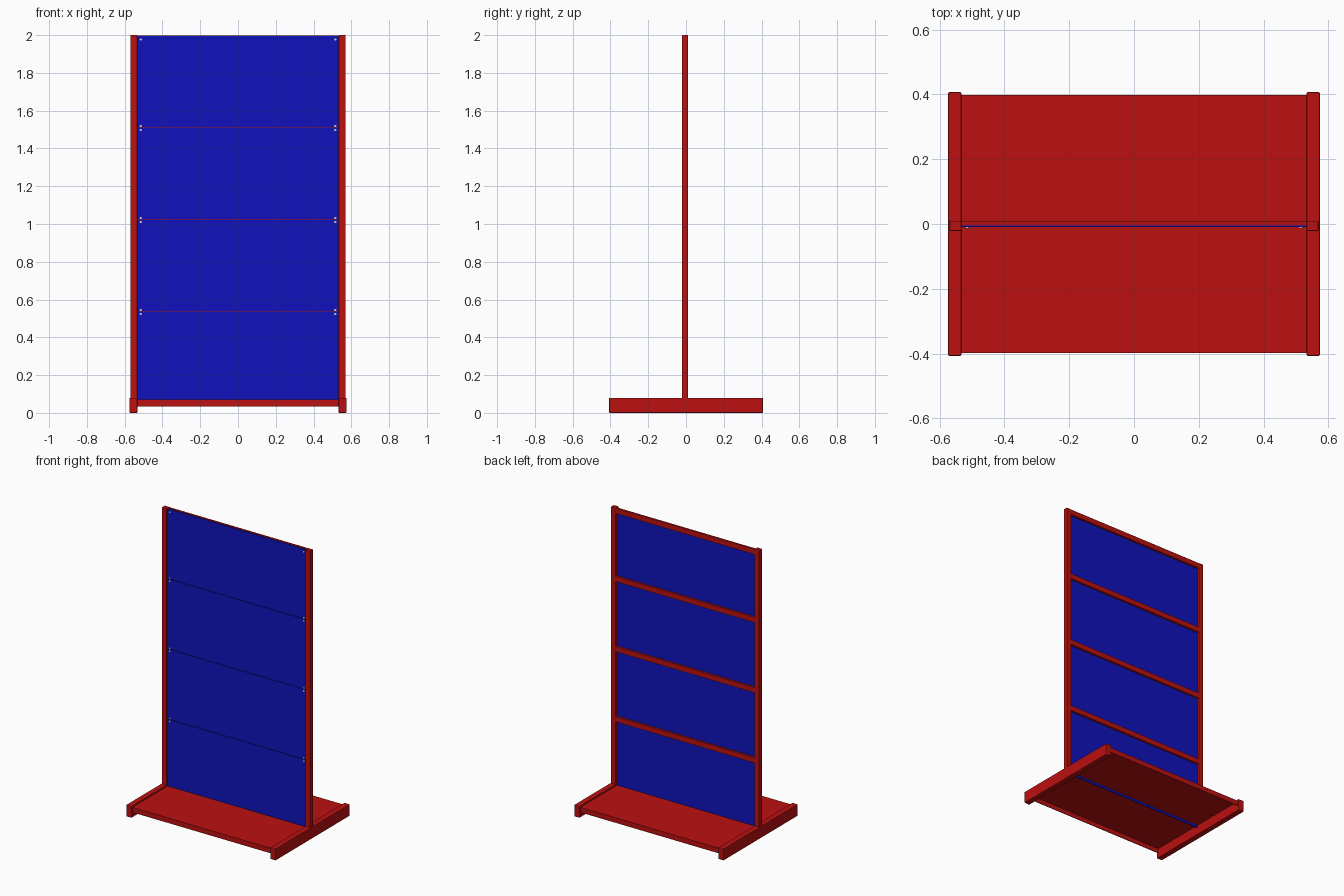
import bpy, math

if "Cube" in bpy.data.objects:
    bpy.data.objects.remove(bpy.data.objects["Cube"])


def material(name, rgb):
    m = bpy.data.materials.new(name)
    m.diffuse_color = (*rgb, 1)
    m.use_nodes = True
    m.node_tree.nodes["Principled BSDF"].inputs["Base Color"].default_value = m.diffuse_color
    return m


RED = material("red_paint", (0.5, 0.005, 0.005))
BLUE = material("blue_paint", (0.005, 0.006, 0.5))


def box(name, x, y, z, mat, bevel=0):
    """Box from (min, max) ranges on each axis."""
    bpy.ops.mesh.primitive_cube_add(size=1, location=[sum(r) / 2 for r in (x, y, z)])
    ob = bpy.context.object
    ob.name = name
    ob.scale = [r[1] - r[0] for r in (x, y, z)]
    bpy.ops.object.transform_apply(location=False, rotation=False, scale=True)
    ob.data.materials.append(mat)
    if bevel:
        mod = ob.modifiers.new("edge", "BEVEL")
        mod.width = bevel
        mod.segments = 2
    return ob


INNER = 0.533            # inner face of posts and feet
TOP, PITCH = 1.995, 0.487  # panel top and panel spacing
span = (-INNER, INNER)

# Feet and upright posts
for side, s in (("left", -1), ("right", 1)):
    box(f"{side}_foot", sorted((s * INNER, s * 0.574)), (-0.407, 0.407), (0, 0.08), RED, 0.003)
    box(f"{side}_post", sorted((s * INNER, s * 0.569)), (-0.021, 0.010), (0.06, 2.0), RED, 0.002)

# Base tray: thin deck with a lip turned down along front and back
box("base_deck", span, (-0.398, 0.398), (0.066, 0.070), RED)
box("front_lip", span, (-0.398, -0.394), (0.035, 0.066), RED)
box("back_lip", span, (0.394, 0.398), (0.035, 0.066), RED)

# Four blue panels with narrow joints
for i in range(4):
    hi = TOP - i * PITCH
    box(f"panel_{i + 1}", span, (-0.010, -0.004), (hi - PITCH + 0.003, hi), BLUE)

# Rails behind the panel joints and along the top
box("top_rail", span, (-0.004, 0.010), (1.962, 1.998), RED)
for i in range(1, 4):
    z = TOP - i * PITCH - 0.001
    box(f"rail_{i}", span, (-0.004, 0.010), (z - 0.018, z + 0.018), RED)

# Grey bolts at the panel corners
heights = [1.977]
for i in range(1, 4):
    z = TOP - i * PITCH
    heights += [z + 0.010, z - 0.010]
for z in heights:
    for x in (-0.515, 0.515):
        bpy.ops.mesh.primitive_cylinder_add(vertices=16, radius=0.006, depth=0.006,
                                            location=(x, -0.011, z),
                                            rotation=(math.pi / 2, 0, 0))
        bpy.context.object.name = "panel_bolt"
        bpy.ops.object.shade_smooth_by_angle()
